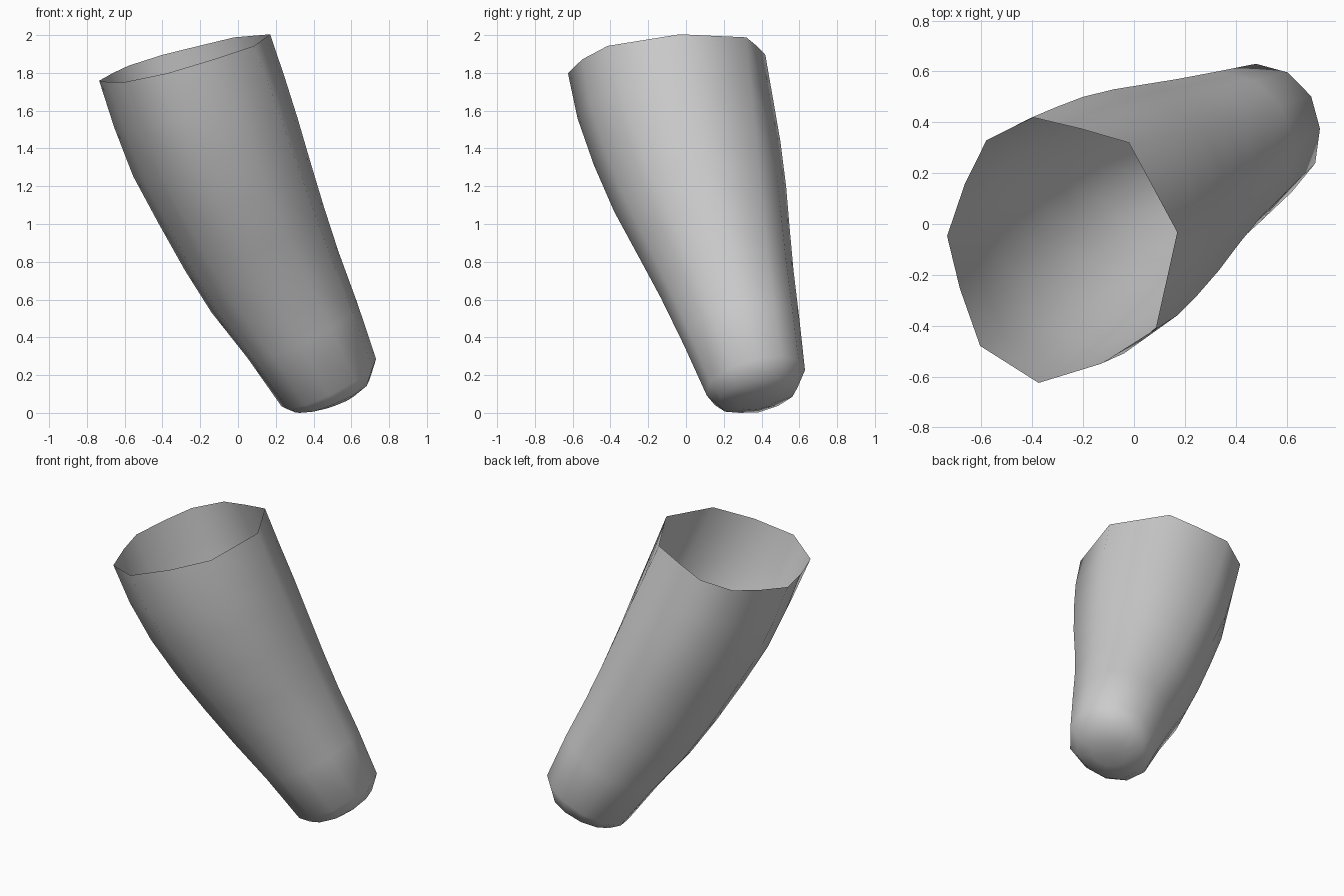
import bpy, math

if "Cube" in bpy.data.objects:
    bpy.data.objects.remove(bpy.data.objects["Cube"])

# Rim outline seen from above (counter-clockwise)
RIM = [(0.17, -0.03), (-0.02, 0.32), (-0.21, 0.375), (-0.40, 0.42), (-0.58, 0.33),
       (-0.665, 0.16), (-0.735, -0.045), (-0.685, -0.25), (-0.605, -0.475),
       (-0.375, -0.62), (-0.13, -0.545), (0.085, -0.41)]

# Sections: xmin, xmax, ymin, ymax, centre z, tilt along x, tilt along y
RINGS = [(-0.735, 0.17, -0.625, 0.42, 1.875, 0.27, 0.10),
         (-0.655, 0.245, -0.57, 0.46, 1.64, 0.30, 0.11),
         (-0.555, 0.315, -0.48, 0.50, 1.40, 0.35, 0.13),
         (-0.42, 0.385, -0.37, 0.53, 1.155, 0.39, 0.15),
         (-0.28, 0.455, -0.24, 0.55, 0.915, 0.45, 0.17),
         (-0.14, 0.53, -0.12, 0.57, 0.69, 0.48, 0.20),
         (0.05, 0.63, 0.0, 0.60, 0.435, 0.50, 0.23),
         (0.23, 0.73, 0.12, 0.63, 0.16, 0.50, 0.26),
         (0.30, 0.695, 0.18, 0.59, 0.088, 0.43, 0.22),
         (0.42, 0.62, 0.28, 0.49, 0.06, 0.40, 0.18)]
n = len(RIM)
unit = [((x + 0.2825) / 0.4525, (y + 0.10) / 0.52) for x, y in RIM]


def section(i, ring):
    """Rim shape fading to an even round section, fuller at the front right."""
    x0, x1, y0, y1, zc, tx, ty = ring
    t = min(1, i / 7)
    pts = []
    for j, (ux, uy) in enumerate(unit):
        a = j * math.tau / n
        px = ux * (1 - t) + math.cos(a) * t
        py = uy * (1 - t) + math.sin(a) * t
        bulge = 1 + 0.13 * min(1, 1.5 * t) * max(0, math.cos(a + 0.95)) ** 6
        dx, dy = px * bulge * (x1 - x0) / 2, py * bulge * (y1 - y0) / 2
        pts.append(((x0 + x1) / 2 + dx, (y0 + y1) / 2 + dy,
                    max(0, zc + tx * dx + ty * dy)))
    return pts


# Open tapered sleeve with a rounded closed tip
verts, faces = [], []
for i, ring in enumerate(RINGS):
    verts += section(i, ring)
for i in range(len(RINGS) - 1):
    for j in range(n):
        k = (j + 1) % n
        faces.append((i * n + j, (i + 1) * n + j, (i + 1) * n + k, i * n + k))
tip = len(verts)
verts.append((0.52, 0.39, 0.055))
last = (len(RINGS) - 1) * n
for j in range(n):
    faces.append((last + j, tip, last + (j + 1) % n))

mesh = bpy.data.meshes.new("tapered_sleeve")
mesh.from_pydata(verts, [], faces)
mesh.update()
mesh.polygons.foreach_set("use_smooth", [True] * len(mesh.polygons))
sleeve = bpy.data.objects.new("tapered_sleeve", mesh)
bpy.context.collection.objects.link(sleeve)
